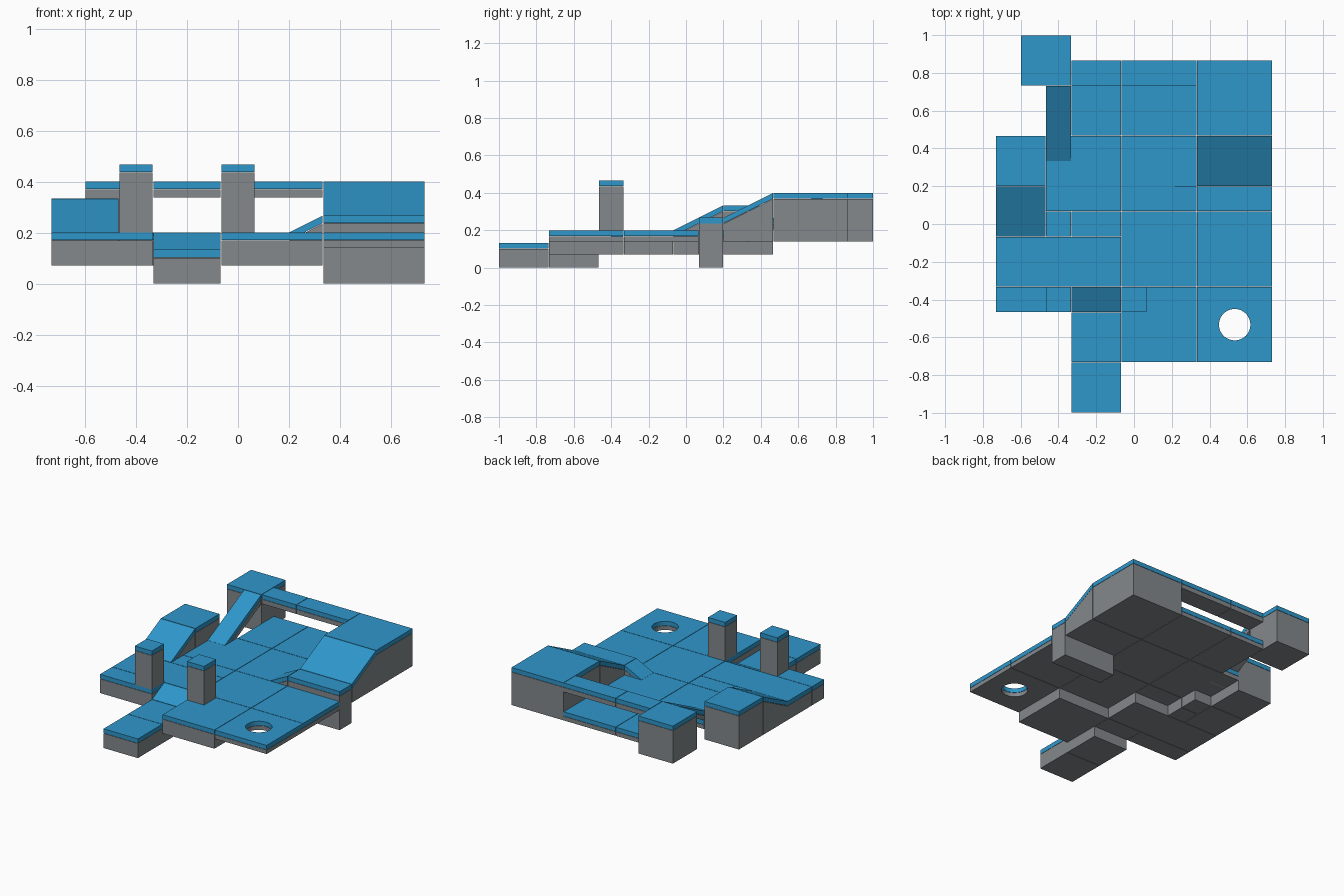
import bpy, bmesh, math

if "Cube" in bpy.data.objects:
    bpy.data.objects.remove(bpy.data.objects["Cube"])

SKIN = 0.03   # thickness of the blue top layer
GAP = 0.0015  # hairline joint between pieces


def material(name, rgb):
    m = bpy.data.materials.new(name)
    m.diffuse_color = (*rgb, 1)
    m.use_nodes = True
    m.node_tree.nodes["Principled BSDF"].inputs["Base Color"].default_value = m.diffuse_color
    return m


BLUE = material("blue_surface", (0.028, 0.31, 0.60))
GREY = material("grey_body", (0.23, 0.25, 0.265))


def prism(name, x, y, bottom, top, mat):
    """Box whose bottom and top heights are functions of x and y."""
    (x0, x1), (y0, y1) = x, y
    g = GAP
    corners = [(x0 + g, y0 + g), (x1 - g, y0 + g), (x1 - g, y1 - g), (x0 + g, y1 - g)]
    bm = bmesh.new()
    lo = [bm.verts.new((a, b, bottom(a, b))) for a, b in corners]
    hi = [bm.verts.new((a, b, top(a, b))) for a, b in corners]
    bm.faces.new(lo[::-1])
    bm.faces.new(hi)
    for i in range(4):
        j = (i + 1) % 4
        bm.faces.new((lo[i], lo[j], hi[j], hi[i]))
    me = bpy.data.meshes.new(name)
    bm.to_mesh(me)
    bm.free()
    me.materials.append(mat)
    ob = bpy.data.objects.new(name, me)
    bpy.context.collection.objects.link(ob)
    return ob


def piece(name, x, y, z0, z_from, z_to=None, axis="y", slab=None):
    """Grey body with a blue skin; slopes along axis when z_to is given."""
    z_to = z_from if z_to is None else z_to

    def top(a, b):
        t = (a - x[0]) / (x[1] - x[0]) if axis == "x" else (b - y[0]) / (y[1] - y[0])
        return z_from + (z_to - z_from) * t

    def under(a, b):
        return top(a, b) - slab if slab else z0

    body = prism(name + "_body", x, y, under, lambda a, b: top(a, b) - SKIN - 0.002, GREY)
    skin = prism(name + "_surface", x, y, lambda a, b: top(a, b) - SKIN, top, BLUE)
    return body, skin


# grid lines of the layout
XA, XB, XC, XD, XE, XF = -0.733, -0.467, -0.333, -0.067, 0.333, 0.733
YA, YB, YC, YD, YE, YF = -0.733, -0.467, -0.333, 0.067, 0.467, 0.867
THIN, THICK, FLOOR = 0.14, 0.07, 0.2

# floor tiles
piece("front_floor", (XD, XE), (YA, YC), THICK, FLOOR)
corner = piece("holed_floor", (XE, XF), (YA, YC), THIN, FLOOR)
piece("right_floor", (XE, XF), (YC, YD), THIN, FLOOR)
piece("centre_floor", (XD, XE), (YC, YD), THIN, FLOOR)
piece("inner_floor", (XD, XE), (YD, YE), THIN, FLOOR)
piece("inner_left_floor", (XB, XD), (YD, YE), THIN, FLOOR)
piece("back_floor", (XD, XE), (YE, YF), THIN, FLOOR)
piece("back_left_floor", (XC, XD), (YE, YF), THIN, FLOOR)
piece("left_floor", (XA, XD), (YC, -0.067), THICK, FLOOR)
piece("left_front_floor", (XA, XC), (YB, YC), THICK, FLOOR)
piece("left_inner_floor", (XB, XC), (-0.067, YD), THICK, FLOOR)
piece("left_middle_floor", (XC, XD), (-0.067, YD), THIN, FLOOR)
prism("left_under_block", (XB, XC), (YD, 0.2), lambda a, b: THICK, lambda a, b: THIN, GREY)

# round hole in the corner tile
bpy.ops.mesh.primitive_cylinder_add(vertices=48, radius=0.083, depth=1, location=(0.533, -0.533, 0.2))
cutter = bpy.context.object
cutter.name = "hole_cutter"
cutter.hide_render = True
cutter.hide_viewport = True
for ob in corner:
    mod = ob.modifiers.new("hole", "BOOLEAN")
    mod.object = cutter
    mod.operation = "DIFFERENCE"
    mod.solver = "EXACT"

# low entrance with its ramp
piece("entrance_step", (XC, XD), (-1.0, YA), 0, 0.133)
piece("entrance_landing", (XC, XD), (YA, YB), 0, 0.133)
piece("entrance_ramp", (XC, XD), (YB, YC), THICK, 0.133, FLOOR)

# two pillars beside the entrance ramp
for side, x in (("left", (XB, XC)), ("right", (XD, 0.067))):
    piece(side + "_pillar", x, (YB, YC), FLOOR, 0.467)

# left ramp and raised block
piece("left_ramp", (XA, XB), (-0.067, 0.2), THICK, FLOOR, 0.333)
piece("left_block", (XA, XB), (0.2, YE), THICK, 0.333)

# right side: small ramp, landing, large ramp and high block
piece("small_ramp", (0.2, XE), (YD, 0.2), 0.15, FLOOR, 0.267, axis="x")
piece("right_landing", (XE, XF), (YD, 0.2), 0, 0.267)
piece("large_ramp", (XE, XF), (0.2, YE), THIN, 0.267, 0.4)
piece("high_block", (XE, XF), (YE, YF), THIN, 0.4)

# bridge, back tower and the narrow ramp leading up to it
piece("bridge_right", (XD, XE), (0.733, YF), 0.337, 0.4)
piece("bridge_left", (XC, XD), (0.733, YF), 0.337, 0.4)
piece("back_tower", (-0.6, XC), (0.733, 1.0), THIN, 0.4)
piece("narrow_ramp", (XB, XC), (0.333, 0.733), 0, FLOOR, 0.4, slab=0.063)
